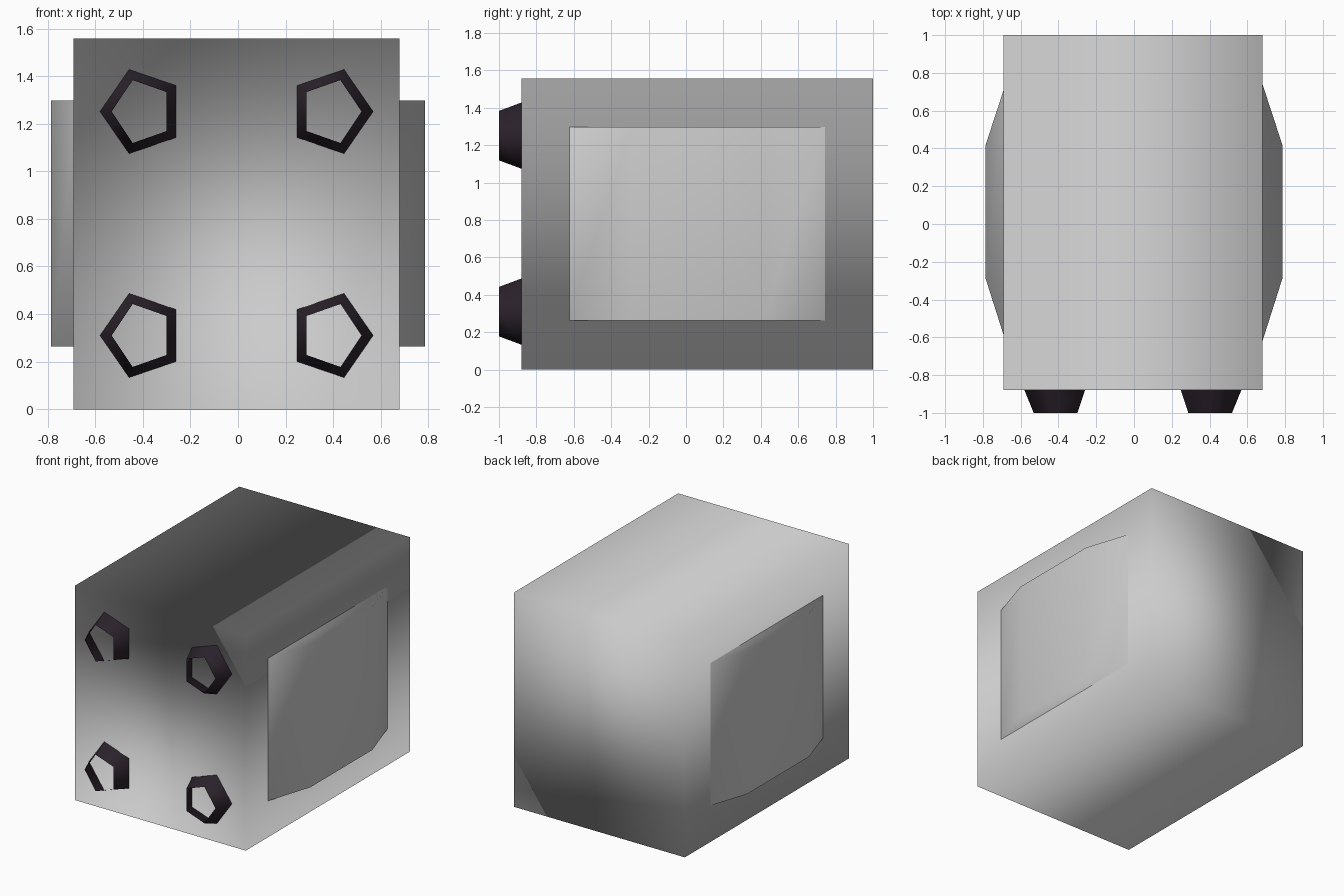
import bpy
from math import cos, sin, pi

cube = bpy.data.objects.get("Cube")
if cube:
    bpy.data.objects.remove(cube, do_unlink=True)


def make_material(name, rgb):
    mat = bpy.data.materials.new(name)
    mat.use_nodes = True
    mat.diffuse_color = (*rgb, 1)
    mat.node_tree.nodes["Principled BSDF"].inputs["Base Color"].default_value = (*rgb, 1)
    return mat


grey = make_material("mid grey", (0.6, 0.6, 0.6))
plum = make_material("dark plum", (0.024, 0.016, 0.024))


def loft(name, start, end, mat, closed=True, capped=True):
    """Join two matching rings of points with smooth walls and optional caps."""
    n = len(start)
    walls = n if closed else n - 1
    faces = [(i, (i + 1) % n, (i + 1) % n + n, i + n) for i in range(walls)]
    if capped:
        faces += [tuple(reversed(range(n))), tuple(range(n, 2 * n))]
    mesh = bpy.data.meshes.new(name)
    mesh.from_pydata(start + end, [], faces)
    mesh.materials.append(mat)
    mesh.shade_smooth()
    obj = bpy.data.objects.new(name, mesh)
    bpy.context.collection.objects.link(obj)
    return obj


MID = -0.006        # mirror plane of the body and feet
HALF = 0.685        # half width of the body
FRONT = -0.88       # front face of the body

# Body: a softly shaded box whose front wall faces inward
outline = [(MID - HALF, FRONT), (MID + HALF, FRONT), (MID + HALF, 1), (MID - HALF, 1)]
body = loft("body", [(x, y, 0) for x, y in outline],
            [(x, y, 1.557) for x, y in outline], grey)
body.data.polygons[0].flip()
body.data.update()

# Bulging side panels and hollow five-sided feet, mirrored left and right
panel = [(HALF - 0.008, -0.63), (0.785, -0.29), (0.785, 0.42), (HALF - 0.008, 0.75)]


def foot_ring(side, z, width, height, y):
    ring = [(MID + side * (0.397 + width * cos(2 * pi * i / 5)), y,
             z + height * sin(2 * pi * i / 5)) for i in range(5)]
    return ring[::side]


for side, label in ((1, "left"), (-1, "right")):
    profile = [(side * x, y) for x, y in panel][::side]
    plate = loft(label + "_side_panel", [(x, y, 0.263) for x, y in profile],
                 [(x, y, 1.298) for x, y in profile], grey, closed=False)
    # large faces dominate the shading, so the thin ends blend in
    plate.modifiers.new("blend", "WEIGHTED_NORMAL").mode = "FACE_AREA"
    for z, level in ((0.31, "lower"), (1.251, "upper")):
        loft(f"{level}_{label}_foot", foot_ring(side, z, 0.177, 0.186, FRONT),
             foot_ring(side, z, 0.128, 0.139, -1), plum, capped=False)
